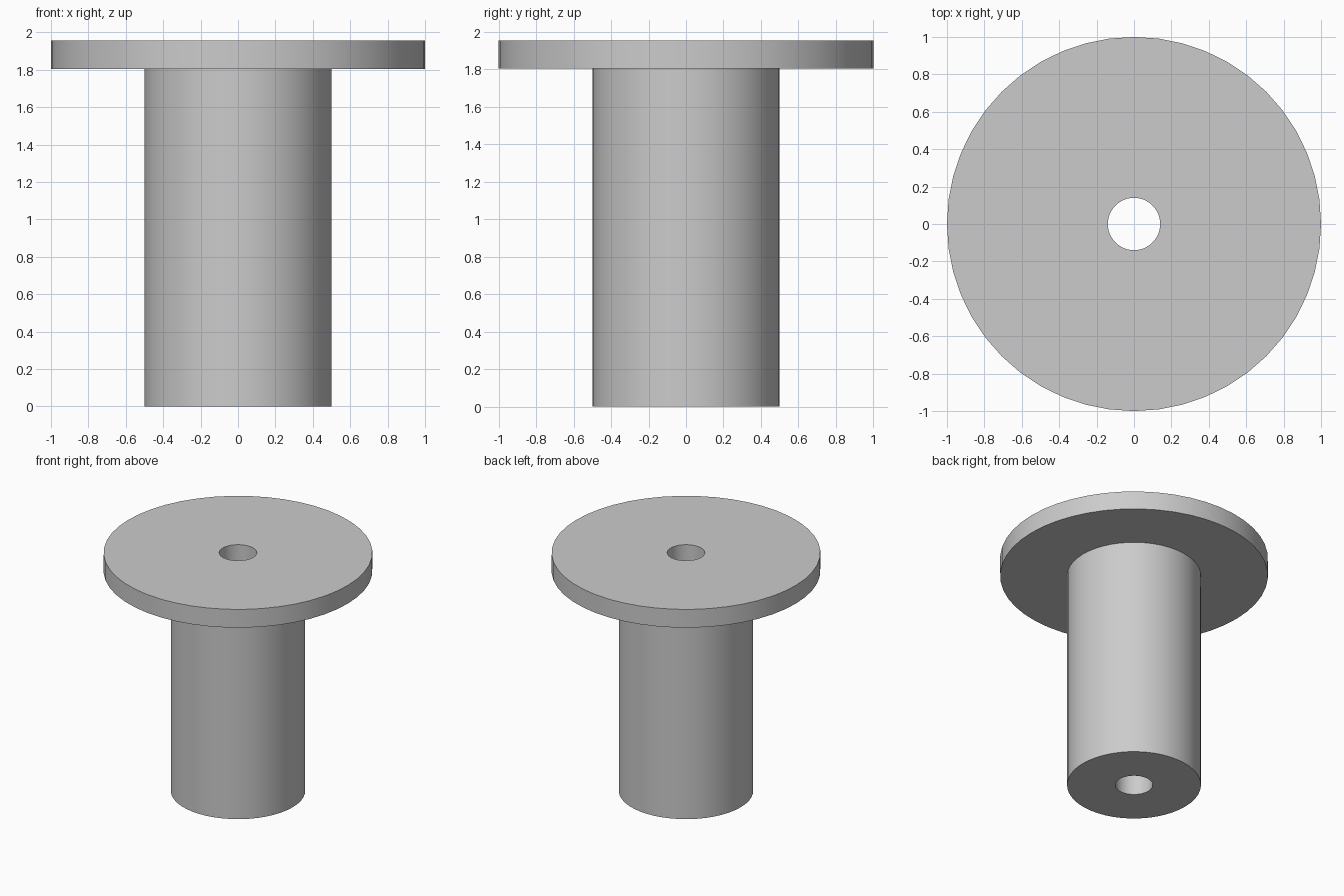
import bpy
import bmesh
from math import cos, sin, tau, radians

cube = bpy.data.objects.get("Cube")
if cube:
    bpy.data.objects.remove(cube, do_unlink=True)

SIDES = 48
POST_RADIUS, FLANGE_RADIUS, BORE_RADIUS = 0.5, 1.0, 0.14
FLANGE_BOTTOM, HEIGHT = 1.805, 1.955

# Plain grey finish
grey = bpy.data.materials.new("plain_grey")
grey.use_nodes = True
colour = (0.6, 0.6, 0.6, 1)
grey.diffuse_color = colour
grey.node_tree.nodes["Principled BSDF"].inputs["Base Color"].default_value = colour


def lathe(name, profile, material):
    """Revolve a closed (radius, z) profile around the z axis."""
    bm = bmesh.new()
    rings = [[bm.verts.new((r * cos(tau * i / SIDES), r * sin(tau * i / SIDES), z))
              for i in range(SIDES)] for r, z in profile]
    for a, b in zip(rings, rings[1:] + rings[:1]):
        for i in range(SIDES):
            j = (i + 1) % SIDES
            bm.faces.new((a[i], a[j], b[j], b[i]))
    bmesh.ops.recalc_face_normals(bm, faces=bm.faces)
    mesh = bpy.data.meshes.new(name)
    bm.to_mesh(mesh)
    bm.free()
    mesh.materials.append(material)
    obj = bpy.data.objects.new(name, mesh)
    bpy.context.collection.objects.link(obj)
    return obj


# Flanged bushing: post, wide top flange and a bore right through
bushing = lathe("flanged_bushing", [
    (BORE_RADIUS, 0), (POST_RADIUS, 0),
    (POST_RADIUS, FLANGE_BOTTOM), (FLANGE_RADIUS, FLANGE_BOTTOM),
    (FLANGE_RADIUS, HEIGHT), (BORE_RADIUS, HEIGHT)], grey)

# Smooth round walls with crisp rims
bpy.ops.object.select_all(action='DESELECT')
bushing.select_set(True)
bpy.context.view_layer.objects.active = bushing
bpy.ops.object.shade_smooth_by_angle(angle=radians(30))
